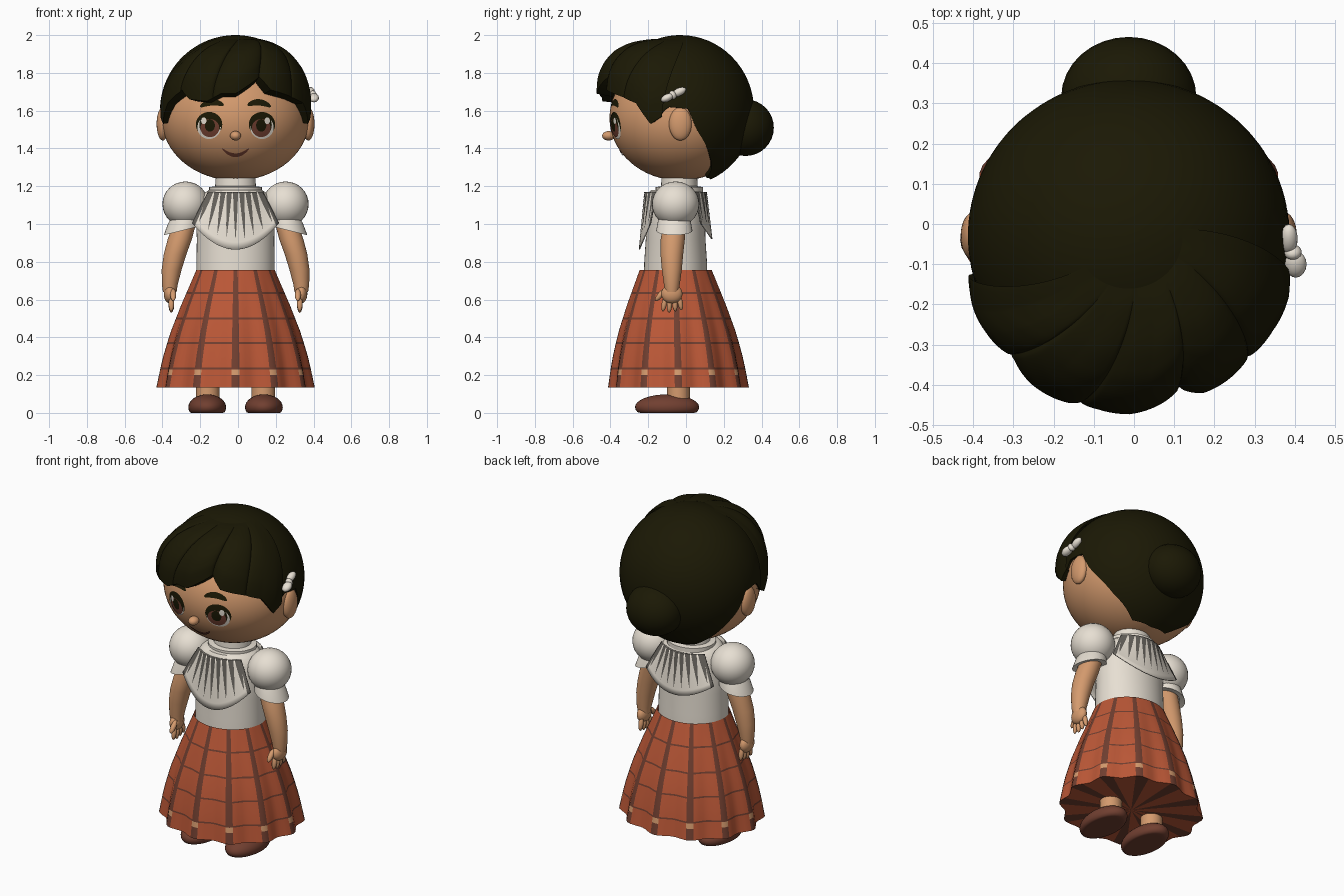
import bpy, bmesh, math
from math import sin, cos, pi, radians, sqrt, acos

cube = bpy.data.objects.get("Cube")
if cube:
    bpy.data.objects.remove(cube, do_unlink=True)

CX = -0.013                      # the body sits slightly off centre
HEAD = (-0.03, 1.562, 0.392, 0.375, 0.332)   # y, z, radii
HAIR = (-0.03, 1.6, 0.4, 0.39, 0.4)


def material(name, r, g, b):
    m = bpy.data.materials.new(name)
    m.use_nodes = True
    m.diffuse_color = (r, g, b, 1)
    node = m.node_tree.nodes["Principled BSDF"]
    node.inputs["Base Color"].default_value = (r, g, b, 1)
    node.inputs["Roughness"].default_value = 0.8
    return m


SKIN = material("skin", 0.66, 0.325, 0.155)
DARK = material("dark_hair", 0.011, 0.0095, 0.0015)
WHITE = material("cream_cloth", 0.8, 0.74, 0.65)
GREY = material("pleat_grey", 0.13, 0.12, 0.105)
RED = material("skirt_red", 0.5, 0.097, 0.038)
BROWN = material("brown", 0.165, 0.05, 0.03)


def finish(name, bm, mats, angle=45):
    bmesh.ops.remove_doubles(bm, verts=bm.verts, dist=1e-5)
    bmesh.ops.recalc_face_normals(bm, faces=bm.faces)
    me = bpy.data.meshes.new(name)
    bm.to_mesh(me)
    bm.free()
    for m in mats:
        me.materials.append(m)
    ob = bpy.data.objects.new(name, me)
    ob.location.x = CX
    bpy.context.collection.objects.link(ob)
    bpy.ops.object.select_all(action='DESELECT')
    ob.select_set(True)
    bpy.context.view_layer.objects.active = ob
    bpy.ops.object.shade_smooth_by_angle(angle=radians(angle))
    return ob


def grid(name, fn, us, vs, mats, wrap=False, rule=None, angle=45):
    """Surface through fn(u, v); wrap joins the last column to the first."""
    bm = bmesh.new()
    rows = [[bm.verts.new(fn(u, v)) for u in us] for v in vs]
    n = len(us)
    for j in range(len(vs) - 1):
        for i in range(n if wrap else n - 1):
            k = (i + 1) % n
            f = bm.faces.new((rows[j][i], rows[j][k], rows[j + 1][k], rows[j + 1][i]))
            if rule:
                f.material_index = rule(i, j)
    return finish(name, bm, mats, angle)


def steps(a, b, n):
    return [a + (b - a) * i / n for i in range(n + 1)]


def turn(n):
    return steps(0, 2 * pi, n)[:-1]


def interp(table, x):
    for (a, p), (b, q) in zip(table, table[1:]):
        if x <= b:
            f = max(0, (x - a) / (b - a))
            return p + (q - p) * f
    return table[-1][1]


def ball(name, pos, radii, mat, tilt=0, seg=32, floor=None):
    bm = bmesh.new()
    bmesh.ops.create_uvsphere(bm, u_segments=seg, v_segments=seg // 2, radius=1)
    c, s = cos(tilt), sin(tilt)
    for v in bm.verts:
        x, y, z = (a * r for a, r in zip(v.co, radii))
        v.co = (pos[0] + x, pos[1] + y * c - z * s, pos[2] + y * s + z * c)
        if floor is not None:
            v.co.z = max(v.co.z, floor)
    return finish(name, bm, [mat])


def loft(name, rings, mat, seg=32, lean=0):
    """Stack of ellipses (z, rx, ry, cx, cy), leaning along x if asked."""
    def fn(a, k):
        z, rx, ry, cx, cy = rings[k]
        return (cx + rx * cos(a), cy + ry * sin(a), z + lean * rx * cos(a))
    return grid(name, fn, turn(seg), range(len(rings)), [mat], True)


# Head, ears and nose
ball("head", (0, HEAD[0], HEAD[1]), HEAD[2:], SKIN, seg=64)
ball("nose", (0, -0.41, 1.467), (0.029, 0.034, 0.025), SKIN)
for s, side in ((1, "left"), (-1, "right")):
    ball(side + "_ear", (s * 0.385, -0.03, 1.53), (0.033, 0.06, 0.088), SKIN)


# Painted face plates laid on the head
def on_face(x, z, off):
    cy, cz, rx, ry, rz = HEAD
    return (x, cy - off - ry * sqrt(max(0, 1 - (x / rx) ** 2 - ((z - cz) / rz) ** 2)), z)


def disc(name, x, z, rx, rz, off, mat):
    grid(name, lambda a, r: on_face(x + rx * r * cos(a), z + rz * r * sin(a), off),
         turn(32), steps(0, 1, 4), [mat], True)


def arc(name, x0, x1, z0, rise, thick, mat, slope=0):
    def fn(u, v):
        bow = 1 - (2 * u - 1) ** 2
        return on_face(x0 + (x1 - x0) * u,
                       z0 + rise * bow + slope * u + v * thick * (0.15 + 0.85 * sqrt(bow)), 0.005)
    grid(name, fn, steps(0, 1, 16), (-1, 0, 1), [mat])


for s, side in ((1, "left"), (-1, "right")):
    x = s * 0.14
    disc(side + "_lashes", x, 1.527, 0.07, 0.066, 0.002, DARK)
    disc(side + "_eye_white", x, 1.511, 0.062, 0.061, 0.0035, WHITE)
    disc(side + "_eye_rim", x - s * 0.004, 1.524, 0.056, 0.06, 0.005, DARK)
    disc(side + "_iris", x - s * 0.004, 1.508, 0.05, 0.048, 0.0065, BROWN)
    disc(side + "_pupil", x - s * 0.004, 1.522, 0.027, 0.033, 0.008, DARK)
    disc(side + "_glint", x + s * 0.028, 1.547, 0.014, 0.018, 0.0095, WHITE)
    arc(side + "_brow", s * 0.062, s * 0.188, 1.63, 0.018, 0.017, DARK, -0.008)
arc("mouth", -0.072, 0.072, 1.4, -0.036, 0.01, BROWN)


# Hair: skull cap trimmed along a hairline, swept fringe locks and a bun
def on_hair(phi, theta, scale):
    cy, cz, rx, ry, rz = HAIR
    return (rx * scale * sin(theta) * sin(phi),
            cy - ry * scale * sin(theta) * cos(phi),
            cz + rz * scale * cos(theta))


def drop_angle(z, scale):
    return acos(max(-1, min(1, (z - HAIR[1]) / (HAIR[4] * scale))))


HAIRLINE = [(0, 1.8), (45, 1.75), (57, 1.65), (68, 1.53), (80, 1.62), (96, 1.61),
            (103, 1.5), (121, 1.35), (140, 1.245), (180, 1.235)]


def cap(phi, t):
    theta = drop_angle(interp(HAIRLINE, abs(math.degrees(phi))), 1) * min(t, 1)
    return on_hair(phi, theta, 1 if t <= 1 else 0.93)


grid("hair_cap", cap, steps(-pi, pi, 120)[:-1], steps(0, 1, 28) + [2], [DARK], True)

FRINGE = [(-76, 1.57), (-67, 1.53), (-56, 1.64), (-42, 1.71), (-33, 1.66), (-20, 1.65),
          (-10, 1.69), (0, 1.69), (10, 1.74), (18, 1.78), (25, 1.71), (40, 1.68),
          (56, 1.64), (67, 1.53), (76, 1.57)]
PARTS = (-76, -44, -16, 18, 44, 76)
SWELL = [(0, 0), (0.2, 0.38), (0.35, 0.72), (0.5, 0.97), (0.65, 1.05), (0.8, 1), (1, 0.75)]


def fringe(deg, t):
    a, b = next((a, b) for a, b in zip(PARTS, PARTS[1:]) if deg <= b)
    lobe = max(0, sin(pi * (deg - a) / (b - a))) ** 0.5
    bump = (0.02 + 0.185 * max(0, cos(radians(deg * 1.1)))) * (0.7 + 0.3 * lobe)
    k = min(t, 1)
    scale = 1.004 + bump * interp(SWELL, k)
    low = drop_angle(interp(FRINGE, deg), scale)
    theta = 0.34 + (low - 0.34) * k
    phi = radians(deg + 22 * (1 - k) ** 1.5)
    return on_hair(phi, theta, scale if t <= 1 else 0.93)


grid("fringe", fringe, steps(-76, 76, 152), steps(0, 1, 24) + [2], [DARK], angle=30)
ball("hair_bun", (0, 0.315, 1.51), (0.168, 0.15, 0.15), DARK)

# Bow clip on the left side
for name, pos, radii in (("clip_back", (0.398, -0.037, 1.699), (0.022, 0.04, 0.021)),
                         ("clip_knot", (0.408, -0.07, 1.683), (0.022, 0.018, 0.024)),
                         ("clip_front", (0.415, -0.1, 1.668), (0.027, 0.036, 0.02))):
    ball(name, pos, radii, WHITE, tilt=0.45, seg=16)

# Blouse
BY = -0.055
loft("blouse", [(z, rx, ry, 0, BY) for z, rx, ry in (
    (0.73, 0.207, 0.168), (0.8, 0.207, 0.166), (0.92, 0.205, 0.158), (1.05, 0.21, 0.155),
    (1.12, 0.2, 0.15), (1.16, 0.17, 0.145), (1.18, 0.14, 0.13), (1.185, 0, 0))], WHITE, 48)
loft("neck_band", [(z, r, r * 0.9, 0, -0.035) for z, r in (
    (1.17, 0.14), (1.195, 0.14), (1.2, 0.108), (1.26, 0.104))], WHITE)


# Pleated bibs, front and back
def bib_point(u, v, s, drop, off=0):
    return (u * (0.145 + 0.085 * v),
            BY + s * (0.16 + 0.032 * v - 0.06 * u * u + off),
            1.17 - v * (0.165 + drop * (1 - u * u)))


for s, side, drop in ((-1, "front", 0.14), (1, "back", 0.085)):
    ob = grid(side + "_bib", lambda u, v: bib_point(u, v, s, drop),
              steps(-1, 1, 32), steps(0, 1, 8), [WHITE, GREY],
              rule=lambda i, j: int(i in (0, 31)))
    mod = ob.modifiers.new("thickness", 'SOLIDIFY')
    mod.thickness = 0.006
    mod.offset = 0
    for k in range(9):
        mid = (k - 4) * 0.225
        grid(f"{side}_pleat_{k + 1}",
             lambda w, v: bib_point(mid + w * 0.092 * (1 - v / 0.84), v, s, drop, 0.006),
             (-1, 0, 1), steps(0, 0.82, 6), [GREY])

# Sleeves, arms and hands
for s, side in ((1, "left"), (-1, "right")):
    ball(side + "_puff_sleeve", (s * 0.265, BY, 1.105), (0.122, 0.125, 0.12), WHITE)
    loft(side + "_cuff", [(z, r, r, s * x, -0.062) for z, r, x in (
        (1.05, 0.075, 0.265), (1.025, 0.085, 0.272), (0.965, 0.096, 0.284),
        (0.968, 0.066, 0.284), (1.02, 0.06, 0.275))], WHITE, lean=-0.25 * s)
    loft(side + "_arm", [(z, r, r, s * x, y) for z, r, x, y in (
        (1.0, 0.06, 0.27, -0.06), (0.92, 0.064, 0.295, -0.07), (0.84, 0.06, 0.32, -0.075),
        (0.76, 0.053, 0.338, -0.075), (0.68, 0.042, 0.348, -0.075),
        (0.64, 0.036, 0.348, -0.075))], SKIN)
    ball(side + "_palm", (s * 0.348, -0.075, 0.63), (0.032, 0.056, 0.05), SKIN)
    for k in range(4):
        ball(f"{side}_finger_{k + 1}", (s * 0.34, -0.115 + 0.028 * k, 0.573 + 0.006 * abs(k - 1)),
             (0.015, 0.014, 0.043), SKIN, tilt=0.12 * (k - 1.5), seg=12)
    ball(side + "_thumb", (s * 0.33, -0.135, 0.625), (0.016, 0.015, 0.042), SKIN, tilt=-0.7, seg=12)

# Skirt: twelve pleats with a checked pattern, closed underneath
PROFILE = [(0.135, 0.403), (0.28, 0.376), (0.42, 0.338), (0.57, 0.283), (0.7, 0.23), (0.757, 0.207)]
LINES = (0.235, 0.37, 0.5, 0.635)
columns = [radians(30 * p + d) for p in range(12) for d in (-3, 0, 3, 8, 12, 15, 18, 22)]
edges = [0.135, 0.165, 0.2, 0.3, 0.435, 0.57, 0.7, 0.757]
levels = sorted(edges + [z + d for z in LINES for d in (-0.0045, 0.0045)])


def skirt(a, z, shrink=1):
    r = interp(PROFILE, z)
    flare = (0.77 - z) / 0.63
    r = shrink * (r + 0.016 * flare * cos(12 * a))
    return (r * sin(a), -0.055 + 0.015 * flare - r * (0.92 - 0.03 * flare) * cos(a), z)


def plaid(i, j):
    mid = (levels[j] + levels[j + 1]) / 2
    stripe = i % 8 < 2
    if stripe and 0.2 < mid < 0.23:
        return 2
    return 1 if stripe or any(abs(mid - z) < 0.003 for z in LINES) else 0


grid("skirt", skirt, columns, levels, [RED, BROWN, SKIN], True, plaid)
grid("skirt_underside", lambda a, f: skirt(a, 0.137, f), columns, (0, 0.35, 0.7, 1),
     [RED, BROWN], True, lambda i, j: int(i % 8 < 3))

# Legs and shoes
for s, side in ((1, "left"), (-1, "right")):
    loft(side + "_leg", [(z, 0.062, 0.06, s * 0.147, -0.04) for z in (0.05, 0.16)], SKIN)
    ball(side + "_shoe", (s * 0.15, -0.1, 0.03), (0.1, 0.17, 0.068), BROWN, floor=0.0)
